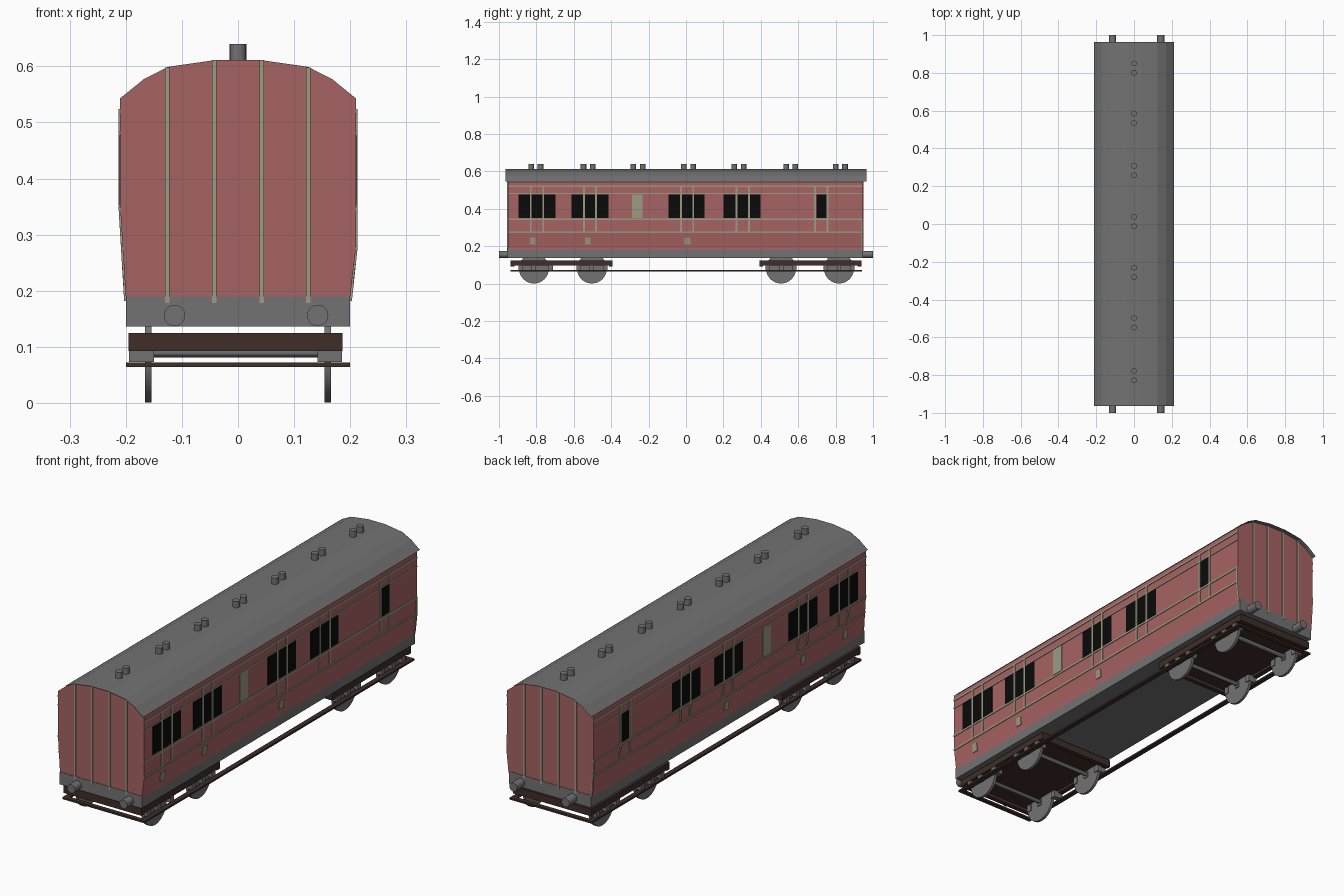
import bpy, bmesh, math
from mathutils import Matrix, Vector

if "Cube" in bpy.data.objects:
    bpy.data.objects.remove(bpy.data.objects["Cube"])


def material(name, rgb):
    m = bpy.data.materials.new(name)
    m.diffuse_color = (*rgb, 1)
    m.use_nodes = True
    m.node_tree.nodes["Principled BSDF"].inputs["Base Color"].default_value = m.diffuse_color
    return m


MAROON = material("maroon paint", (0.39, 0.125, 0.125))
GREY = material("grey metal", (0.17, 0.17, 0.17))
CREAM = material("cream lining", (0.33, 0.33, 0.23))
BROWN = material("dark brown wood", (0.05, 0.027, 0.021))
BLACK = material("black glass", (0.003, 0.003, 0.003))


def finish(name, bm, mat, normals=True):
    if normals:
        bmesh.ops.recalc_face_normals(bm, faces=bm.faces)
    me = bpy.data.meshes.new(name)
    bm.to_mesh(me)
    bm.free()
    me.materials.append(mat)
    ob = bpy.data.objects.new(name, me)
    bpy.context.collection.objects.link(ob)
    return ob


def add_box(bm, x0, x1, y0, y1, z0, z1):
    c = Vector(((x0 + x1) / 2, (y0 + y1) / 2, (z0 + z1) / 2))
    s = Matrix.Diagonal((x1 - x0, y1 - y0, z1 - z0, 1))
    bmesh.ops.create_cube(bm, size=1, matrix=Matrix.Translation(c) @ s)


def boxes(name, mat, specs):
    bm = bmesh.new()
    for s in specs:
        add_box(bm, *s)
    return finish(name, bm, mat)


def cylinders(name, mat, centres, r, depth, axis, seg):
    rot = {"x": Matrix.Rotation(math.pi / 2, 4, "Y"),
           "y": Matrix.Rotation(math.pi / 2, 4, "X"),
           "z": Matrix.Identity(4)}[axis]
    bm = bmesh.new()
    for c in centres:
        bmesh.ops.create_cone(bm, cap_ends=True, segments=seg, radius1=r, radius2=r,
                              depth=depth, matrix=Matrix.Translation(c) @ rot)
    ob = finish(name, bm, mat)
    bpy.context.view_layer.objects.active = ob
    ob.select_set(True)
    bpy.ops.object.shade_smooth_by_angle()
    ob.select_set(False)


# Body shell: tapered sides under a faceted arched top
Y0, Y1 = -0.953, 0.945
ARCH = [(0.21, 0.543), (0.168, 0.577), (0.125, 0.599), (0.042, 0.611)]
ARCH += [(-x, z) for x, z in reversed(ARCH)]
BREAK = {1: 0.275, -1: 0.35}          # height where each side starts to taper
profile = [(0.2, 0.18), (0.2, 0.19), (0.21, BREAK[1])] + ARCH
profile += [(-0.21, BREAK[-1]), (-0.2, 0.19), (-0.2, 0.18)]
bm = bmesh.new()
face = bm.faces.new([bm.verts.new((x, Y0, z)) for x, z in profile])
ext = bmesh.ops.extrude_face_region(bm, geom=[face], use_keep_orig=True)
bmesh.ops.translate(bm, vec=(0, Y1 - Y0, 0),
                    verts=[v for v in ext["geom"] if isinstance(v, bmesh.types.BMVert)])
finish("carriage_body", bm, MAROON)

# Roof: thin sheet overhanging the ends
bm = bmesh.new()
rows = [[bm.verts.new((x * 1.005, y, z + 0.002)) for x, z in ARCH] for y in (-0.964, 0.964)]
for i in range(len(ARCH) - 1):
    bm.faces.new((rows[0][i], rows[1][i], rows[1][i + 1], rows[0][i + 1]))
for f in bm.faces:
    f.normal_update()
    if f.normal.z < 0:
        f.normal_flip()
finish("roof", bm, GREY, False)

# Underframe with slightly taller end beams
boxes("underframe", GREY, [(-0.2, 0.2, Y0, Y1, 0.137, 0.18),
                           (-0.2, 0.2, Y0 - 0.002, Y0 + 0.01, 0.136, 0.19),
                           (-0.2, 0.2, Y1 - 0.01, Y1 + 0.002, 0.136, 0.19)])


# Side plates that follow the taper of the body
def half_width(side, z):
    t = min(1, max(0, (z - 0.19) / (BREAK[side] - 0.19)))
    return 0.2 + 0.01 * t


def add_plate(bm, side, y0, y1, z0, z1, proud):
    b = BREAK[side]
    if z0 < b - 1e-4 and z1 > b + 1e-4:
        add_plate(bm, side, y0, y1, z0, b, proud)
        add_plate(bm, side, y0, y1, b, z1, proud)
        return
    before = set(bm.verts)
    add_box(bm, -1, 1, y0, y1, z0, z1)
    for v in set(bm.verts) - before:
        v.co.x = side * (half_width(side, v.co.z) + (proud if v.co.x > 0 else -0.002))


def plates(name, mat, specs, proud):
    bm = bmesh.new()
    for side in (1, -1):
        for s in specs:
            add_plate(bm, side, *s, proud)
    finish(name, bm, mat)


groups = [(-0.895, -0.698), (-0.612, -0.414), (-0.094, 0.1), (0.2, 0.398)]
plates("windows", BLACK, [(a, b, 0.352, 0.478) for a, b in groups + [(0.698, 0.752)]], 0.0015)

lines = [-0.83, -0.763, -0.546, -0.481, -0.027, 0.039, 0.27, 0.337, 0.69, 0.757]
lining = [(y - 0.005, y + 0.005, 0.275, 0.52) for y in lines]
lining += [(Y0, Y1, z - 0.004, z + 0.004) for z in (0.275, 0.344, 0.52)]
lining += [(Y0, Y1, 0.479, 0.484), (Y1 - 0.008, Y1, 0.182, 0.344)]
plates("side_lining", CREAM, lining, 0.003)
plates("cream_panel", CREAM, [(-0.29, -0.232, 0.352, 0.478)], 0.002)
plates("step_plates", CREAM, [(y, y + 0.03, 0.21, 0.248) for y in (-0.834, -0.541, -0.007)], 0.003)

# Vertical lining on both ends
boxes("end_lining", CREAM,
      [(x - 0.004, x + 0.004, y - 0.004, y + 0.004, 0.178, 0.598 if abs(x) > 0.1 else 0.611)
       for x in (-0.126, -0.042, 0.042, 0.125) for y in (Y0, Y1)])

# Roof vents in pairs
cylinders("roof_vents", GREY,
          [(0, y + d, 0.624) for y in (-0.803, -0.523, -0.256, 0.013, 0.283, 0.56, 0.825)
           for d in (-0.025, 0.025)], 0.015, 0.032, "z", 16)

# Buffers
cylinders("buffers", GREY, [(x, s * 0.97, 0.156) for x in (-0.113, 0.142) for s in (-1, 1)],
          0.019, 0.06, "y", 20)

# Bogies: brown rim and deck
bogie = []
for s in (-1, 1):
    a, b = sorted((s * 0.937, s * 0.392))
    bogie += [(-0.19, 0.183, a, b, 0.108, 0.12),
              (-0.195, -0.172, a, b, 0.097, 0.125), (0.165, 0.186, a, b, 0.097, 0.125),
              (-0.195, 0.186, a, a + 0.02, 0.093, 0.125),
              (-0.195, 0.186, b - 0.02, b, 0.093, 0.125)]
boxes("bogie_frames", BROWN, bogie)

# Wheels, axles and axle boxes
wheel_y = (-0.813, -0.503, 0.508, 0.818)
cylinders("wheels", GREY, [(x, y, 0.081) for x in (-0.16, 0.16) for y in wheel_y],
          0.08, 0.012, "x", 32)
cylinders("axles", GREY, [(0, y, 0.091) for y in wheel_y], 0.01, 0.31, "x", 12)
boxes("axle_boxes", GREY,
      [(a, b, y + d - 0.012, y + d + 0.012, 0.073, 0.104)
       for a, b in ((-0.194, -0.15), (0.142, 0.185)) for y in wheel_y
       for d in (-0.07, 0.0, 0.09 if abs(y) > 0.6 and y < 0 else 0.07)])

# Footboards along both sides, joined across the ends
boxes("footboards", BROWN,
      [(-0.2, -0.178, -0.937, 0.942, 0.064, 0.072), (0.178, 0.2, -0.937, 0.942, 0.064, 0.072),
       (-0.2, 0.2, -0.937, -0.917, 0.064, 0.072), (-0.2, 0.2, 0.922, 0.942, 0.064, 0.072)])
